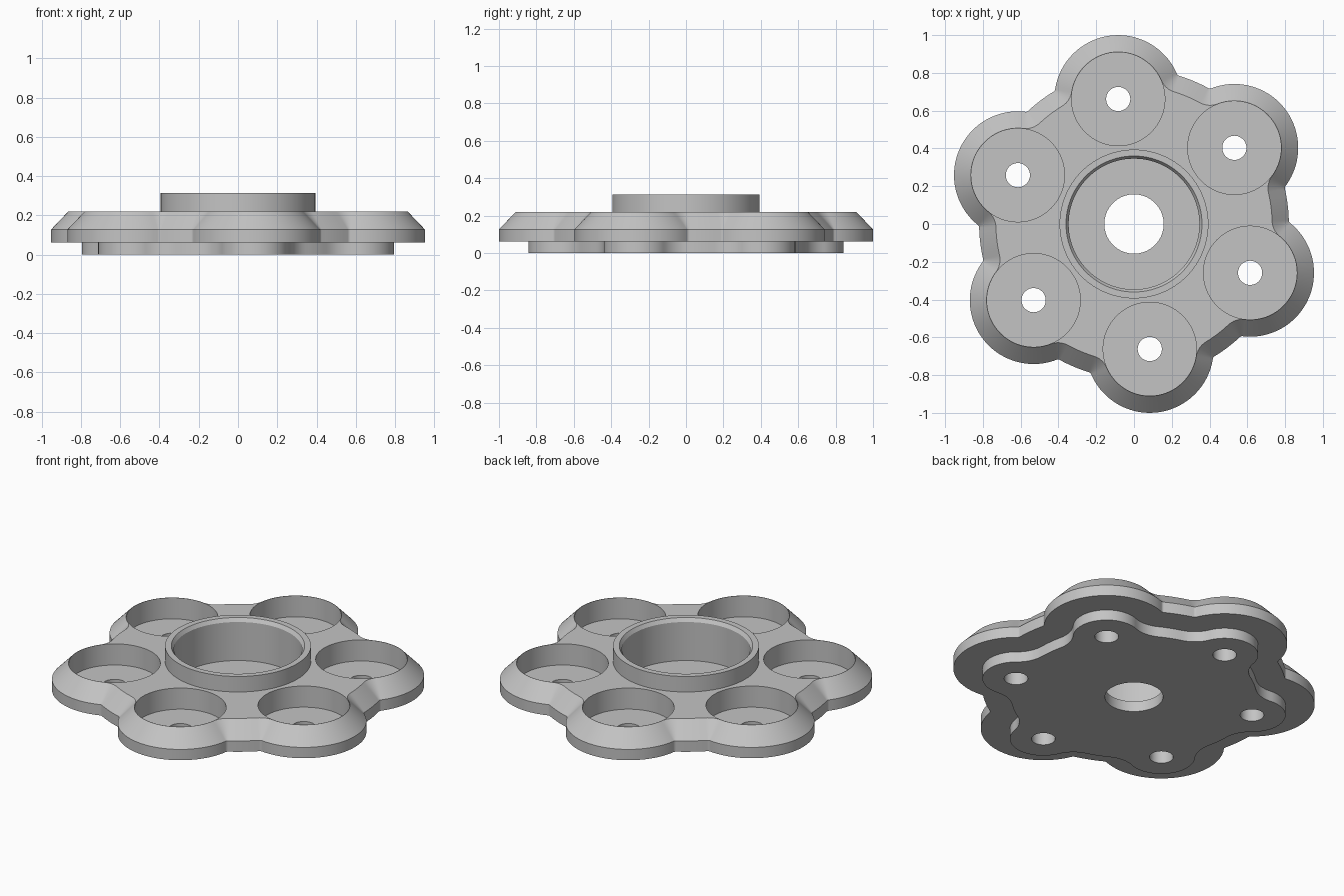
import bpy, bmesh
from math import cos, sin, pi, radians, acos, atan2
from mathutils import Vector

cube = bpy.data.objects.get("Cube")
if cube:
    bpy.data.objects.remove(cube)

LOBES = 6
START = radians(37.2)       # direction of the first lobe
PITCH = 0.667               # lobe centre distance
LOBE_R, DISC_R, FILLET = 0.338, 0.82, 0.02
TOP, FLOOR, BORE_FLOOR = 0.22, 0.094, 0.0625
BORE_R = 0.346

metal = bpy.data.materials.new("plain_grey")
metal.use_nodes = True
GREY = (0.55, 0.55, 0.55, 1)
metal.diffuse_color = GREY
metal.node_tree.nodes["Principled BSDF"].inputs["Base Color"].default_value = GREY


def make_object(name, bm):
    bmesh.ops.recalc_face_normals(bm, faces=bm.faces)
    mesh = bpy.data.meshes.new(name)
    bm.to_mesh(mesh)
    bm.free()
    mesh.materials.append(metal)
    ob = bpy.data.objects.new(name, mesh)
    bpy.context.collection.objects.link(ob)
    return ob


def arc(centre, r, a, b, n):
    angles = [a + (b - a) * i / n for i in range(n + 1)]
    return [centre + r * Vector((cos(t), sin(t))) for t in angles]


def outline(inset):
    """Disc joined to six lobes with filleted corners, offset inward."""
    far = DISC_R + FILLET
    near = LOBE_R + FILLET
    t = acos((far**2 + PITCH**2 - near**2) / (2 * far * PITCH))
    step = 2 * pi / LOBES
    points = []
    for k in range(LOBES):
        a = START + k * step
        lobe = PITCH * Vector((cos(a), sin(a)))
        turn = atan2(far * sin(t), far * cos(t) - PITCH)
        r = FILLET + inset
        f1 = far * Vector((cos(a + t), sin(a + t)))
        f2 = far * Vector((cos(a + step - t), sin(a + step - t)))
        points += arc(lobe, LOBE_R - inset, a - turn, a + turn, 48)[:-1]
        points += arc(f1, r, a + turn + pi, a + t + pi, 8)[:-1]
        points += arc(Vector((0, 0)), DISC_R - inset, a + t, a + step - t, 6)[:-1]
        points += arc(f2, r, a + step - t + pi, a + step - turn + pi, 8)[:-1]
    return points


def bridge(bm, low, high):
    n = len(low)
    for i in range(n):
        j = (i + 1) % n
        bm.faces.new((low[i], low[j], high[j], high[i]))


def lathe(bm, profile, centre=(0, 0), n=96, caps=False):
    rings = []
    for r, z in profile:
        pts = arc(Vector(centre), r, 0, 2 * pi, n)[:-1]
        rings.append([bm.verts.new((p.x, p.y, z)) for p in pts])
    for low, high in zip(rings, rings[1:]):
        bridge(bm, low, high)
    if caps:
        bm.faces.new(rings[0])
        bm.faces.new(rings[-1])


# Scalloped body: recessed foot, straight rim, chamfer
bm = bmesh.new()
loops = []
for z, inset in ((0, 0.157), (0.0625, 0.157), (0.0625, 0), (0.127, 0), (TOP, 0.089)):
    loops.append([bm.verts.new((p.x, p.y, z)) for p in outline(inset)])
for low, high in zip(loops, loops[1:]):
    bridge(bm, low, high)
bm.faces.new(loops[0])
bm.faces.new(loops[-1])
body = make_object("lobed_body", bm)

# Stepped cutters: bolt pockets and the central bore
bm = bmesh.new()


def step_cutter(hole, pocket, floor, centre):
    lathe(bm, [(hole, -0.1), (hole, floor), (pocket, floor), (pocket, 0.5)],
          centre, caps=True)


step_cutter(0.157, BORE_R, BORE_FLOOR, (0, 0))
for k in range(LOBES):
    a = START + k * 2 * pi / LOBES
    step_cutter(0.064, 0.247, FLOOR, (PITCH * cos(a), PITCH * sin(a)))
cutter = make_object("pocket_cutter", bm)
cutter.hide_render = True

mod = body.modifiers.new("pockets", 'BOOLEAN')
mod.operation = 'DIFFERENCE'
mod.solver = 'EXACT'
mod.object = cutter
bpy.context.view_layer.objects.active = body
bpy.ops.object.modifier_apply(modifier=mod.name)
bpy.data.objects.remove(cutter)

# Raised collar around the bore, with a small inner chamfer
bm = bmesh.new()
lathe(bm, [(0.394, TOP), (0.394, 0.3125), (0.36, 0.3125), (BORE_R, 0.292), (BORE_R, TOP)])
collar = make_object("centre_collar", bm)
# Open shell: make sure the outside wall faces outward
collar.data.update()
wall = collar.data.polygons[0]
if wall.normal.xy.dot(wall.center.xy) < 0:
    collar.data.flip_normals()

bpy.ops.object.select_all(action='DESELECT')
for ob in (body, collar):
    ob.select_set(True)
bpy.context.view_layer.objects.active = body
bpy.ops.object.shade_smooth_by_angle(angle=radians(25))
